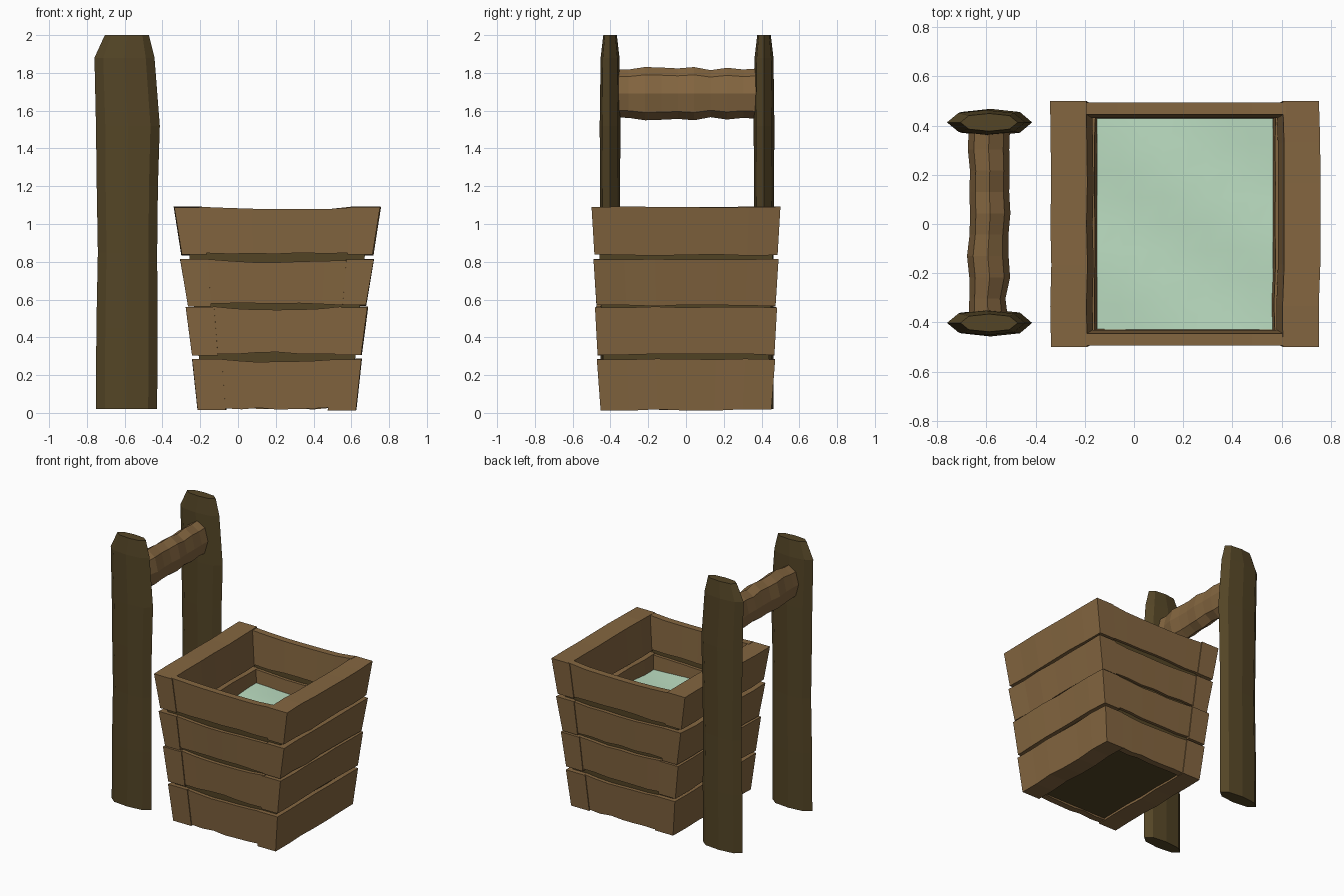
import bpy, bmesh, math, random

random.seed(4)
if "Cube" in bpy.data.objects:
    bpy.data.objects.remove(bpy.data.objects["Cube"], do_unlink=True)


def material(name, srgb):
    col = [(c / 255 / 12.92) if c < 11 else ((c / 255 + 0.055) / 1.055) ** 2.4 for c in srgb]
    mat = bpy.data.materials.new(name)
    mat.use_nodes = True
    mat.diffuse_color = (*col, 1)
    mat.node_tree.nodes["Principled BSDF"].inputs["Base Color"].default_value = (*col, 1)
    return mat


plank_wood = material("plank wood", (132, 102, 64))
dark_wood = material("dark wood", (84, 69, 38))
water_green = material("pale green water", (188, 222, 194))


def loft(name, rings, mat, cap_start=True, cap_end=True):
    """Skin a list of closed rings into one flat-shaded object."""
    bm = bmesh.new()
    loops = [[bm.verts.new(p) for p in ring] for ring in rings]
    n = len(loops[0])
    for a, b in zip(loops, loops[1:]):
        for i in range(n):
            j = (i + 1) % n
            bm.faces.new((a[i], a[j], b[j], b[i]))
    if cap_start:
        bm.faces.new(loops[0][::-1])
    if cap_end:
        bm.faces.new(loops[-1])
    bmesh.ops.recalc_face_normals(bm, faces=bm.faces)
    mesh = bpy.data.meshes.new(name)
    bm.to_mesh(mesh)
    bm.free()
    mesh.materials.append(mat)
    obj = bpy.data.objects.new(name, mesh)
    bpy.context.collection.objects.link(obj)
    return obj


def wobble(amount):
    return random.uniform(-amount, amount)


BUCKET_X = 0.207
STEPS = 6

# Plank rows: (z, half width, half depth, inner half width) at bottom and top
rows = [
    ((0.015, 0.418, 0.452, 0.270), (0.285, 0.447, 0.472, 0.290)),
    ((0.308, 0.447, 0.468, 0.310), (0.560, 0.480, 0.482, 0.330)),
    ((0.568, 0.468, 0.474, 0.345), (0.812, 0.510, 0.490, 0.365)),
    ((0.836, 0.507, 0.485, 0.375), (1.090, 0.547, 0.500, 0.400)),
]


def side_plank(name, side, low, high):
    rings = []
    for k in range(STEPS + 1):
        t = 2 * k / STEPS - 1
        dz0, dz1, dx = wobble(0.005), wobble(0.003), wobble(0.004)
        ring = []
        for (z, half_x, half_y, inner), dz in ((low, dz0), (high, dz1)):
            pair = [(BUCKET_X + side * (x + dx), t * half_y, z + dz) for x in (half_x, inner)]
            ring += pair if z == low[0] else pair[::-1]
        rings.append(ring)
    return loft(name, rings, plank_wood)


def end_plank(name, side, low, high):
    rings = []
    for k in range(STEPS + 1):
        t = 2 * k / STEPS - 1
        sag = 0.014 * (1 - t * t)
        ring = []
        for z, half_x, half_y, inner in (low, high):
            edge = z - sag + wobble(0.004) if z == high[0] else z + 0.008 + wobble(0.006)
            pair = [(BUCKET_X + t * (inner + 0.01), side * (half_y - d), edge)
                    for d in (0.006, 0.055)]
            ring += pair if z == low[0] else pair[::-1]
        rings.append(ring)
    return loft(name, rings, plank_wood)


# Bucket walls
for number, (low, high) in enumerate(rows, 1):
    side_plank(f"left_plank_{number}", 1, low, high)
    side_plank(f"right_plank_{number}", -1, low, high)
    end_plank(f"front_plank_{number}", -1, low, high)
    end_plank(f"back_plank_{number}", 1, low, high)

# Dark core behind the gaps, closed at the bottom
corners = [(-1, -1), (1, -1), (1, 1), (-1, 1)]
loft("bucket_core",
     [[(BUCKET_X + sx * hx, sy * hy, z) for sx, sy in corners]
      for z, hx, hy in ((0.035, 0.39, 0.43), (1.0, 0.48, 0.465))],
     dark_wood, cap_end=False)

# Gently rippled water
bm = bmesh.new()
bmesh.ops.create_grid(bm, x_segments=8, y_segments=8, size=1)
for v in bm.verts:
    v.co.z = 0.71 + 0.007 * math.sin(3 * v.co.x + 5 * v.co.y)
    v.co.x = BUCKET_X + v.co.x * 0.358
    v.co.y *= 0.433
mesh = bpy.data.meshes.new("water")
bm.to_mesh(mesh)
bm.free()
mesh.materials.append(water_green)
for poly in mesh.polygons:
    poly.use_smooth = True
bpy.context.collection.objects.link(bpy.data.objects.new("water", mesh))


def oval(count=8):
    return [(math.cos(math.tau * i / count), math.sin(math.tau * i / count)) for i in range(count)]


# Posts: height, left edge, right edge, half thickness
post_profile = [
    (0.02, -0.752, -0.428, 0.050), (0.45, -0.750, -0.426, 0.052),
    (0.85, -0.742, -0.428, 0.050), (1.20, -0.748, -0.424, 0.053),
    (1.52, -0.752, -0.414, 0.055), (1.88, -0.760, -0.442, 0.050),
    (2.00, -0.705, -0.472, 0.036),
]
for name, y in (("front_post", -0.402), ("back_post", 0.413)):
    rings = []
    for z, x0, x1, half in post_profile:
        mid, rx = (x0 + x1) / 2, (x1 - x0) / 2
        rings.append([(mid + rx * c, y + half * s * (1.0 if abs(s) > 0.9 else 1.08), z)
                      for c, s in oval()])
    loft(name, rings, dark_wood)

# Knobbly crossbar between the posts
bar = []
for k in range(10):
    y = -0.39 + 0.78 * k / 9
    rz, rx = 0.132 + wobble(0.010), 0.079 + wobble(0.006)
    mid = -0.59 + wobble(0.006)
    bar.append([(mid + rx * c, y, 1.69 + rz * s) for c, s in oval()])
loft("crossbar", bar, plank_wood)
